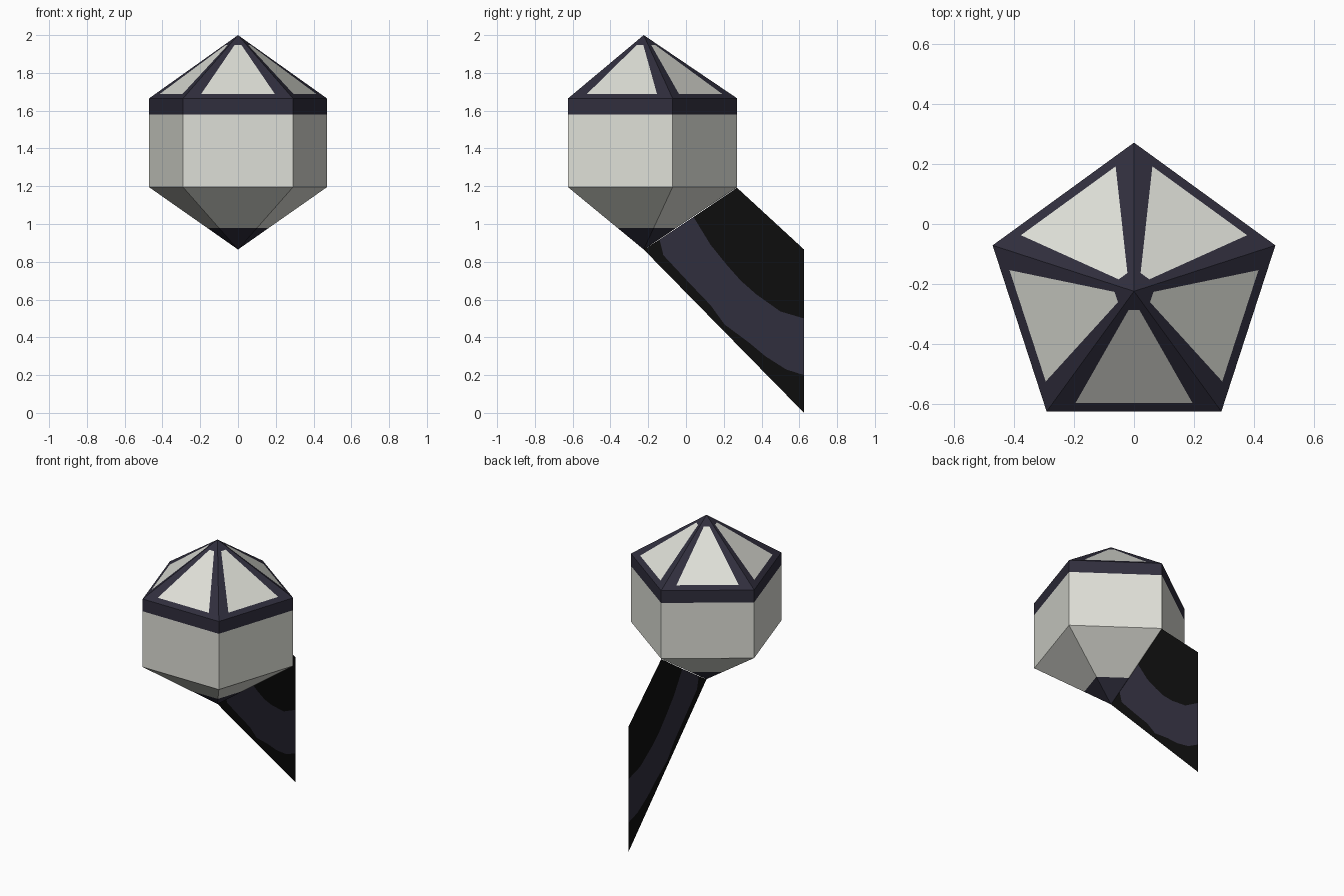
import bpy, math
from mathutils import Vector

if "Cube" in bpy.data.objects:
    bpy.data.objects.remove(bpy.data.objects["Cube"])


def srgb(r, g, b):
    lin = lambda c: ((c / 255 + 0.055) / 1.055) ** 2.4 if c > 10 else c / 255 / 12.92
    return (lin(r), lin(g), lin(b), 1)


def material(name, col):
    m = bpy.data.materials.new(name)
    m.diffuse_color = srgb(*col)
    m.use_nodes = True
    m.node_tree.nodes["Principled BSDF"].inputs["Base Color"].default_value = m.diffuse_color
    return m


MATS = [material("pale_glass", (222, 223, 215)),
        material("dark_navy", (48, 46, 61)),
        material("black", (13, 13, 13))]


def build(name, verts, faces, mat_ids):
    me = bpy.data.meshes.new(name)
    me.from_pydata(verts, [], faces)
    for m in MATS:
        me.materials.append(m)
    for p, i in zip(me.polygons, mat_ids):
        p.material_index = i
    me.update()
    ob = bpy.data.objects.new(name, me)
    bpy.context.collection.objects.link(ob)
    return ob


CY, R, N = -0.224, 0.495, 5


def ring(z, s=1.0):
    return [Vector((R * s * math.cos(math.pi / 2 + i * math.tau / N),
                    CY + R * s * math.sin(math.pi / 2 + i * math.tau / N), z))
            for i in range(N)]


# Lantern body: navy tip, pale funnel, pale walls, navy rim
Z_TIP, Z_CUT, Z_LOW = 0.865, 0.98, 1.195
rings = [ring(Z_CUT, (Z_CUT - Z_TIP) / (Z_LOW - Z_TIP)), ring(Z_LOW), ring(1.58), ring(1.665)]
verts = [Vector((0, CY, Z_TIP))] + [v for r in rings for v in r]
faces, ids = [], []
for i in range(N):
    j = (i + 1) % N
    faces.append((0, 1 + j, 1 + i))
    ids.append(1)
    for k, mat in enumerate((0, 0, 1)):
        a, b = 1 + k * N, 1 + (k + 1) * N
        faces.append((a + i, a + j, b + j, b + i))
        ids.append(mat)
build("lantern_body", verts, faces, ids)

# Roof: each side is a pale pane set in a navy frame
apex, eave = Vector((0, CY, 2.0)), ring(1.665)
PANE = [(-0.195, 0.07), (0.195, 0.07), (0.018, 0.845), (-0.018, 0.845)]  # along eave, rise
verts, faces, ids = [], [], []
for i in range(N):
    a, b = eave[i], eave[(i + 1) % N]
    mid, along = (a + b) / 2, (b - a).normalized()
    n = len(verts)
    verts += [a, b, apex] + [mid + along * t + (apex - mid) * s for t, s in PANE]
    for f, mat in (((3, 4, 5, 6), 0), ((0, 1, 4, 3), 1), ((1, 2, 5, 4), 1),
                   ((2, 6, 5), 1), ((2, 0, 3, 6), 1)):
        faces.append([n + k for k in f])
        ids.append(mat)
build("lantern_roof", verts, faces, ids)

# Support arm: flat black sheet on the centre plane with a curved navy stripe
upper = [(0.04, 1.037), (0.13, 0.89), (0.214, 0.786), (0.29, 0.70),
         (0.373, 0.627), (0.5, 0.537), (0.625, 0.5)]
lower = [(-0.14, 0.918), (-0.12, 0.835), (0.02, 0.685), (0.13, 0.57), (0.204, 0.468),
         (0.33, 0.375), (0.42, 0.30), (0.53, 0.23), (0.625, 0.2)]
corners = [(0.27, 1.192), (0.625, 0.865), (-0.224, 0.865), (0.625, 0.0)]
verts = [(0, y, z) for y, z in upper + lower + corners]
nu, nl = len(upper), len(lower)
u, l, c = list(range(nu)), list(range(nu, nu + nl)), nu + nl
build("support_arm", verts,
      [u + [c + 1, c], l + u[::-1], [c + 2, c + 3] + l[::-1]], [2, 1, 2])
